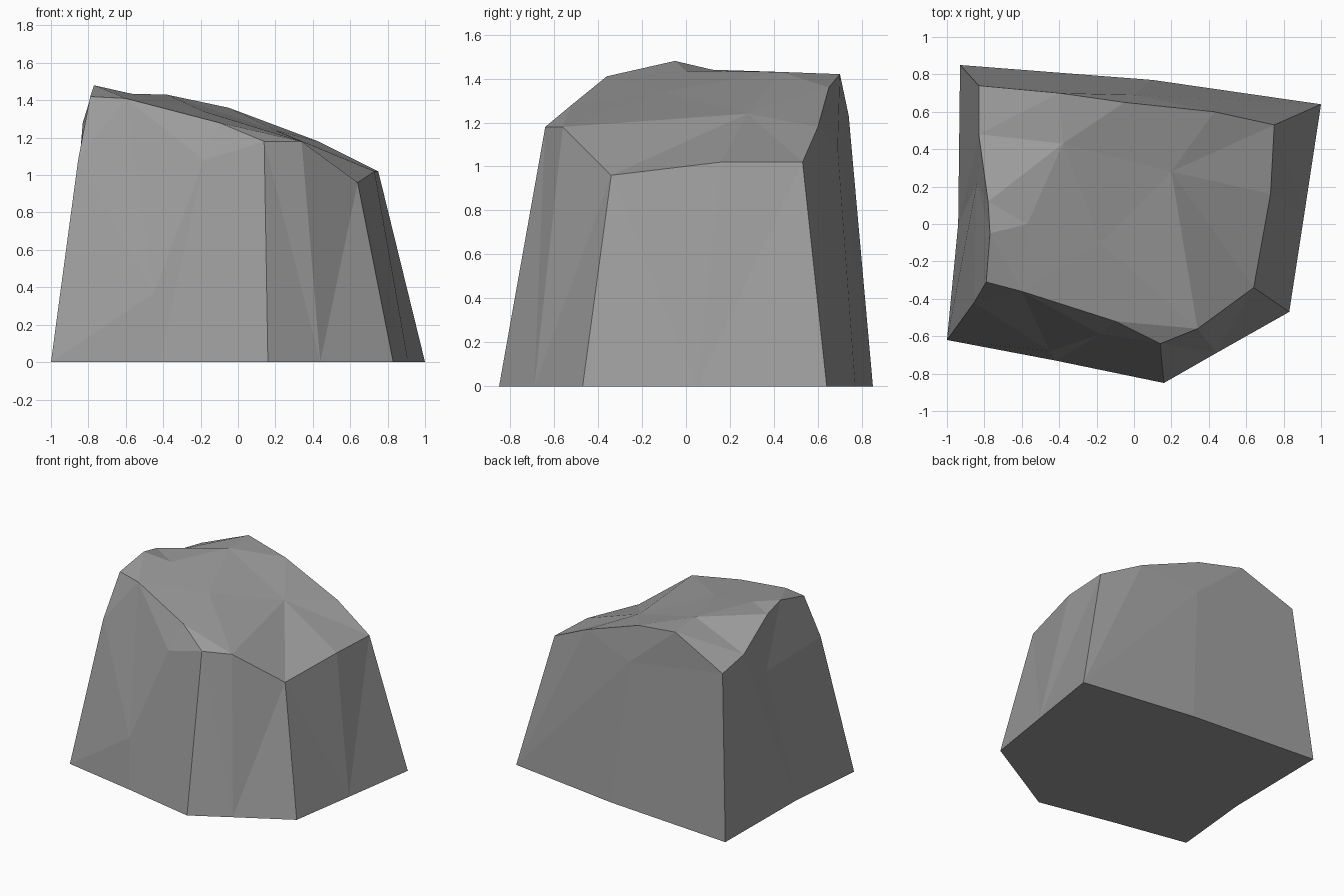
import bpy
import bmesh
from mathutils import Vector
from mathutils.geometry import delaunay_2d_cdt

cube = bpy.data.objects.get("Cube")
if cube:
    bpy.data.objects.remove(cube, do_unlink=True)

# Ground outline, counter-clockwise from the front right corner
outline = [(-1, -.62), (-.42, -.73), (.16, -.85), (.44, -.69), (.83, -.47),
           (.91, .05), (1, .64), (.1, .77), (-.93, .85), (-.94, 0)]
base = [Vector((x, y, 0)) for x, y in outline]

# Broken upper rim, same direction
rim = [Vector(p) for p in (
    (-.79, -.31, 1.42), (-.6, -.36, 1.41), (-.1, -.52, 1.28), (.14, -.64, 1.18),
    (.34, -.56, 1.18), (.64, -.34, .96), (.73, .16, 1.02), (.75, .53, 1.02),
    (.43, .6, 1.18), (-.05, .65, 1.36), (-.4, .7, 1.42), (-.83, .74, 1.23),
    (-.83, .48, 1.28), (-.78, .12, 1.44), (-.77, -.05, 1.48))]

# Chips in the side walls
corner_chip = Vector((-.855, -.42, 1.08))
front_low = Vector((-.45, -.68, .37))
front_high = Vector((-.18, -.59, 1.08))
back_chip = Vector((0, .69, 1.08))
side_chip = Vector((-.84, .22, 1.05))
chips = [corner_chip, front_low, front_high, back_chip, side_chip]

# Bumps on the sloping top
peak = Vector((-.57, 0, 1.435))
back_bump = Vector((-.38, .43, 1.43))
hollow = Vector((.2, .28, 1.24))
middle = Vector((-.18, -.1, 1.34))
bumps = [peak, back_bump, hollow, middle]

# Creases that the facets must follow
creases = [
    (base[0], corner_chip, rim[0]), (base[1], front_low, front_high, rim[2]),
    (corner_chip, front_low, rim[1], front_high), (base[2], rim[3]),
    (base[3], rim[4]), (base[4], rim[5]), (base[5], rim[6]),
    (base[6], rim[7]), (base[6], back_chip, rim[11]), (base[7], back_chip, rim[9]),
    (base[8], rim[11]), (base[0], side_chip, rim[12]),
    (rim[4], middle, peak, back_bump, rim[10]), (middle, hollow, back_bump),
    (hollow, rim[9]), (hollow, rim[7])]


def closed(loop):
    return loop + loop[:1]


# Every wall leans inward, so the facets can be laid out in plan
points = base + rim + chips + bumps
index = {id(p): i for i, p in enumerate(points)}
edges = []
for chain in [closed(base), closed(rim)] + creases:
    edges += [(index[id(a)], index[id(b)]) for a, b in zip(chain, chain[1:])]
plan, _, faces, sources, _, _ = delaunay_2d_cdt(
    [p.xy for p in points], edges, [], 1, 1e-5)

bm = bmesh.new()
verts = []
for p, source in zip(plan, sources):
    height = points[source[0]].z if source else 0.6
    verts.append(bm.verts.new((p.x, p.y, height)))
for face in faces:
    bm.faces.new([verts[i] for i in face])

# Close the flat underside
rim_edges = [e for e in bm.edges if e.is_boundary]
bmesh.ops.contextual_create(bm, geom=rim_edges)
bmesh.ops.recalc_face_normals(bm, faces=bm.faces[:])

mesh = bpy.data.meshes.new("rock")
bm.to_mesh(mesh)
bm.free()
rock = bpy.data.objects.new("rock", mesh)
bpy.context.collection.objects.link(rock)

# Plain grey stone
stone = bpy.data.materials.new("grey stone")
stone.use_nodes = True
colour = (.33, .33, .33, 1)
stone.diffuse_color = colour
stone.node_tree.nodes["Principled BSDF"].inputs["Base Color"].default_value = colour
mesh.materials.append(stone)
